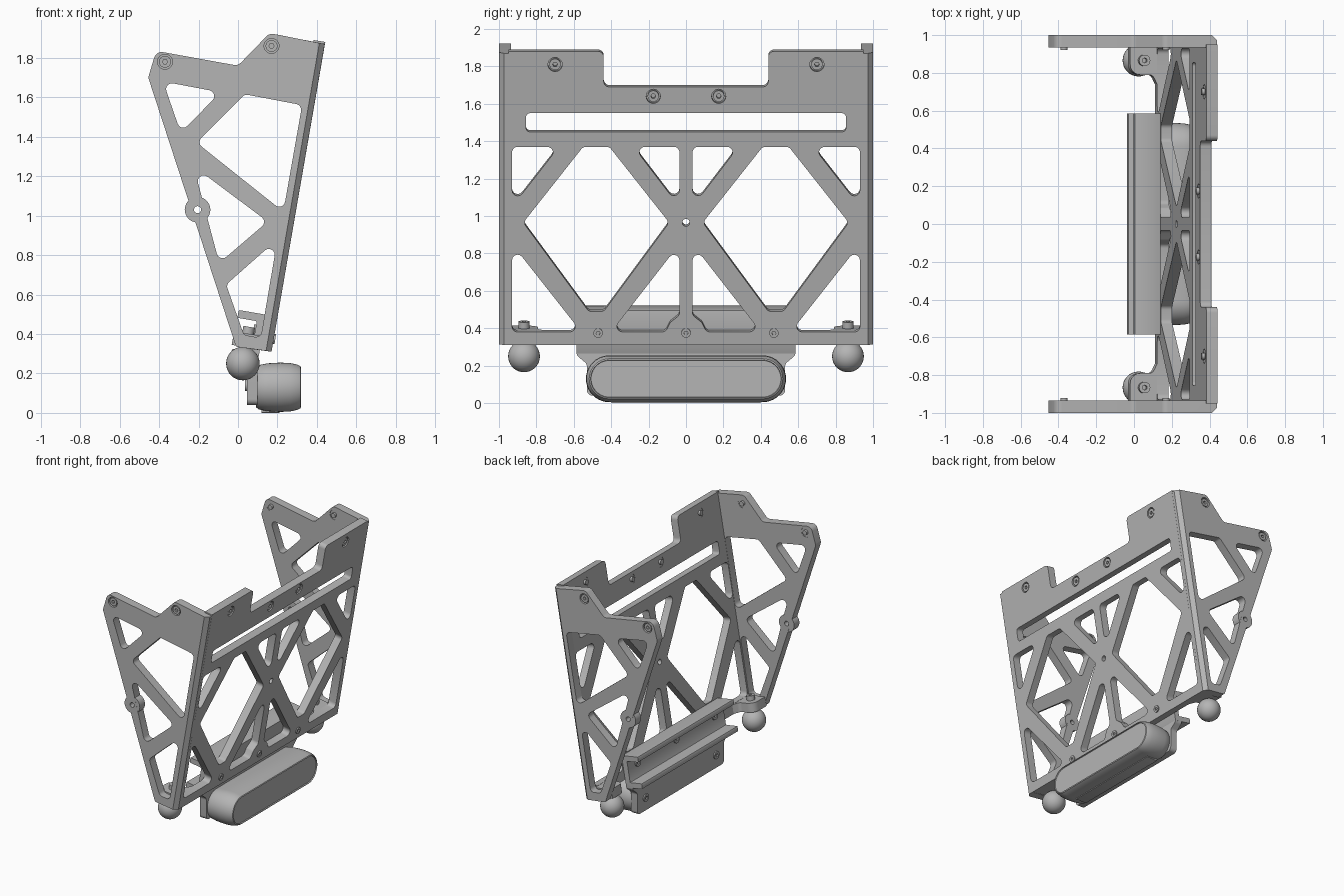
import bpy
import bmesh
from math import cos, sin, pi, tan
from mathutils import Vector
from mathutils.geometry import tessellate_polygon

cube = bpy.data.objects.get("Cube")
if cube:
    bpy.data.objects.remove(cube, do_unlink=True)

GREY = (0.46, 0.46, 0.46, 1)
grey = bpy.data.materials.new("machined grey")
grey.use_nodes = True
grey.diffuse_color = GREY
grey.node_tree.nodes["Principled BSDF"].inputs["Base Color"].default_value = GREY

# Tilted frame of the main panel: d runs inward, v runs up the slope
BASE_X, BASE_Z, SN, CS = 0.17, 0.31, 0.171, 0.985


def tilted(y, d, v):
    return (BASE_X + SN * v - CS * d, y, BASE_Z + CS * v + SN * d)


def on_panel(p, d):
    return tilted(p[0], d, (p[1] - BASE_Z) / CS)


def finish(obj, name):
    obj.name = name
    obj.data.materials.clear()
    obj.data.materials.append(grey)
    bpy.ops.object.select_all(action='DESELECT')
    obj.select_set(True)
    bpy.context.view_layer.objects.active = obj
    bpy.ops.object.shade_smooth_by_angle(angle=pi / 6)


def circle(c, r, n=20):
    return [(c[0] + r * cos(2 * pi * i / n), c[1] + r * sin(2 * pi * i / n)) for i in range(n)]


def rounded(pts, r=0.03, n=5):
    """Polygon with filleted corners; a third value overrides the radius."""
    out = []
    for i, p in enumerate(pts):
        rad = p[2] if len(p) > 2 else r
        c = Vector(p[:2])
        a = Vector(pts[i - 1][:2]) - c
        b = Vector(pts[(i + 1) % len(pts)][:2]) - c
        half = a.angle(b) / 2
        if rad == 0 or half > 1.5:
            out.append(tuple(c))
            continue
        t = min(rad / tan(half), 0.45 * min(a.length, b.length))
        rad = t * tan(half)
        a.normalize()
        b.normalize()
        centre = c + (a + b).normalized() * (rad / sin(half))
        start, end = c + a * t - centre, c + b * t - centre
        for k in range(n + 1):
            w = k / n
            turn = pi - 2 * half
            arc = (start * sin((1 - w) * turn) + end * sin(w * turn)) / sin(turn)
            out.append(tuple(centre + arc))
    return out


def prism(name, loops, layers, place):
    """Solid from an outline with holes, placed at each layer."""
    flat = [p for loop in loops for p in loop]
    n, verts, faces = len(flat), [], []
    for t in layers:
        verts += [place(p, t) for p in flat]
    tris = tessellate_polygon([[Vector((p[0], p[1], 0)) for p in loop] for loop in loops])
    top = n * (len(layers) - 1)
    for tri in tris:
        faces.append(tuple(tri))
        faces.append(tuple(i + top for i in reversed(tri)))
    for k in range(len(layers) - 1):
        first = k * n
        for loop in loops:
            m = len(loop)
            for i in range(m):
                a, b = first + i, first + (i + 1) % m
                faces.append((a, b, b + n, a + n))
            first += m
    mesh = bpy.data.meshes.new(name)
    mesh.from_pydata(verts, [], faces)
    bm = bmesh.new()
    bm.from_mesh(mesh)
    bmesh.ops.recalc_face_normals(bm, faces=bm.faces)
    bm.to_mesh(mesh)
    bm.free()
    obj = bpy.data.objects.new(name, mesh)
    bpy.context.collection.objects.link(obj)
    finish(obj, name)
    return obj


def sunk_screw(name, c, place, inner, outer):
    s = 1 if outer > inner else -1
    mid = outer - s * 0.03
    prism(name + "_seat", [circle(c, 0.0385)], [inner + s * 0.002, mid], place)
    prism(name + "_head", [circle(c, 0.030), circle(c, 0.013, 6)], [mid, outer - s * 0.004], place)
    prism(name + "_tip", [circle(c, 0.018)], [inner - s * 0.015, mid], place)


def cap_screw(name, c, r, a, b, place):
    prism(name, [circle(c, r), circle(c, r * 0.45, 6)], [a, b], place)


def flip(pts):
    return [(-p[0], *p[1:]) for p in pts]


# Main truss panel
half = [(0.95, 0.31, 0), (0.95, 1.88, 0), (0.44, 1.88), (0.44, 1.69)]
outline = rounded(half + flip(half)[::-1])
windows = [
    [(-0.93, 1.37), (-0.68, 1.37), (-0.93, 1.05)],
    [(-0.035, 1.37), (-0.28, 1.37), (-0.035, 1.05)],
    [(-0.55, 1.37), (-0.41, 1.37), (-0.09, 0.965), (-0.44, 0.49), (-0.52, 0.49), (-0.87, 0.965)],
    [(-0.93, 0.85), (-0.93, 0.38), (-0.56, 0.38)],
    [(-0.035, 0.85), (-0.035, 0.47), (-0.085, 0.43), (-0.11, 0.38), (-0.40, 0.38)],
]
slot = [(-0.855, 1.45), (0.855, 1.45), (0.855, 1.55), (-0.855, 1.55)]
panel_screws = [(s * y, z) for s in (-1, 1) for y, z in ((0.70, 1.81), (0.175, 1.64))]
holes = [rounded(w) for w in windows] + [rounded(flip(w)) for w in windows]
holes += [rounded(slot, 0.02), circle((0, 0.965), 0.02)]
holes += [circle(c, 0.038) for c in panel_screws]
prism("truss_panel", [outline] + holes, [0, 0.06], on_panel)
for c in panel_screws:
    sunk_screw("panel_screw", c, on_panel, 0.06, 0)
for y in (-0.47, 0, 0.47):
    cap_screw("lower_panel_screw", (y, 0.375), 0.025, 0.001, -0.008, on_panel)
    cap_screw("bracket_screw", (y, 0.40), 0.03, 0.099, 0.11, on_panel)

# Side plates
side_outline = rounded([(0.17, 0.31, 0), (0.44, 1.87, 0), (0.16, 1.925), (0.0, 1.76),
                        (-0.415, 1.835), (-0.455, 1.70), (-0.01, 0.335, 0.015)], 0.04)
side_windows = [
    [(-0.38, 1.68), (-0.09, 1.625), (-0.29, 1.42)],
    [(0.035, 1.615), (0.325, 1.56), (0.23, 1.02), (-0.21, 1.37)],
    [(-0.225, 1.25), (0.15, 0.97), (-0.095, 0.76)],
    [(0.20, 0.88), (0.115, 0.38), (0.03, 0.395), (-0.06, 0.65)],
]
side_screws = [(-0.37, 1.78), (0.17, 1.86)]
PIVOT = (-0.205, 1.03)
side_holes = [rounded(w) for w in side_windows]
side_holes += [circle(c, 0.038) for c in side_screws] + [circle(PIVOT, 0.018)]

for s, side in ((-1, "front"), (1, "back")):
    def on_side(p, t, s=s):
        return (p[0], s * t, p[1])

    def chamfered(p, t, s=s):
        x, z = p
        d = (BASE_X - x) * CS + (z - BASE_Z) * SN
        if t > 0.99 and d < 0.01:
            x, z = x - 0.028 * CS, z + 0.028 * SN
        return (x, s * t, z)

    prism(side + "_side_plate", [side_outline] + side_holes, [0.935, 0.972, 1.0], chamfered)
    prism(side + "_pivot_boss", [circle(PIVOT, 0.065, 28), circle(PIVOT, 0.018)],
          [0.9355, 0.9995], on_side)
    for c in side_screws:
        sunk_screw(side + "_side_screw", c, on_side, 0.935, 1.0)

    # Ball foot on its mounting tab
    def on_tab(p, v, s=s):
        return tilted(s * p[0], p[1], v)

    tab = rounded([(0.94, 0.05, 0), (0.94, 0.205, 0), (0.79, 0.205, 0.06), (0.79, 0.085), (0.72, 0.05, 0)])
    prism(side + "_foot_tab", [tab], [0.0, 0.07], on_tab)
    cap_screw(side + "_foot_bolt", (0.866, 0.133), 0.03, 0.065, 0.105, on_tab)
    bpy.ops.mesh.primitive_uv_sphere_add(segments=32, ring_count=16, radius=0.085,
                                         location=tilted(s * 0.866, 0.133, -0.084))
    finish(bpy.context.object, side + "_ball_foot")

# Channel bracket behind the panel
channel = [(0.06, -0.06), (0.2, -0.06), (0.2, -0.02), (0.1, -0.02),
           (0.1, 0.14), (0.2, 0.14), (0.2, 0.18), (0.06, 0.18)]
prism("channel_bracket", [rounded(channel, 0.006, 2)], [-0.585, 0.585],
      lambda p, y: tilted(y, p[0], p[1]))


def upright(p, x):
    return (x, p[0], p[1])


lower = [(0.53, 0.04), (0.53, 0.21), (0.585, 0.255), (0.585, 0.30, 0)]
prism("sensor_mount_plate", [rounded(lower + flip(lower)[::-1])], [0.045, 0.1], upright)
for y in (-0.43, 0.43):
    cap_screw("mount_screw", (y, 0.14), 0.03, 0.046, 0.036, upright)

# Pill-shaped sensor bar with a recessed face
R, REACH, MID_Z = 0.125, 0.41, 0.13
pill = [(REACH + R * cos(a), R * sin(a)) for a in (pi * (i / 20 - 0.5) for i in range(21))]
pill += [(-y, -z) for y, z in pill]


def bar_section(p, station):
    x, k = station
    end = REACH if p[0] > 0 else -REACH
    return (x, end + (p[0] - end) * k, MID_Z + p[1] * k)


prism("sensor_bar", [pill], [(0.09, 0.80), (0.105, 0.90), (0.15, 0.97), (0.215, 1.0), (0.265, 0.98),
                             (0.3, 0.92), (0.316, 0.86), (0.32, 0.80), (0.312, 0.78)], bar_section)
prism("sensor_base_pad", [rounded([(-0.4, 0.0), (0.4, 0.0), (0.4, 0.04), (-0.4, 0.04)], 0.004, 2)],
      [0.12, 0.21], upright)
